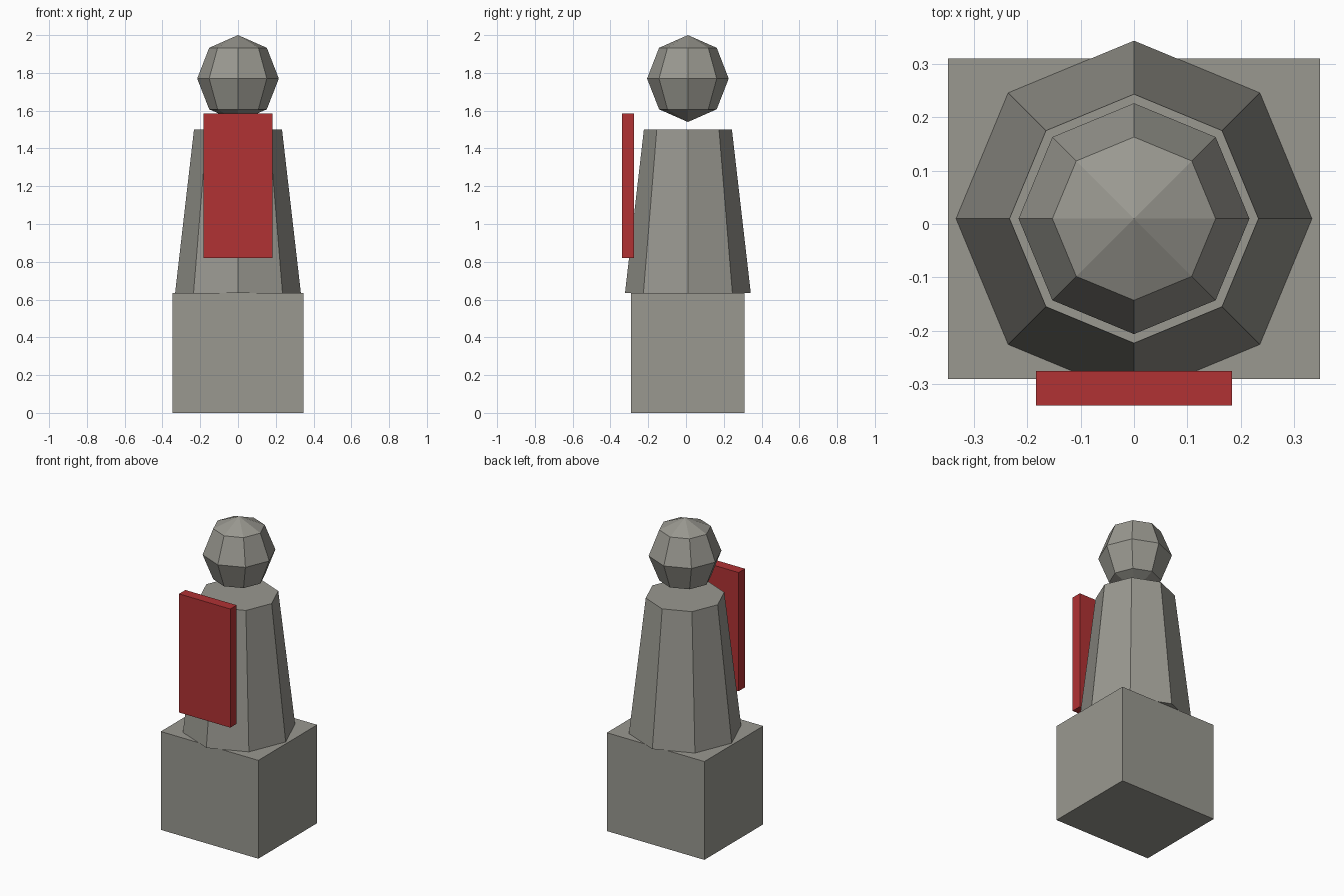
import bpy
from math import radians

default = bpy.data.objects.get("Cube")
if default:
    bpy.data.objects.remove(default, do_unlink=True)

CENTRE_Y = 0.01


def make_material(name, colour):
    mat = bpy.data.materials.new(name)
    mat.use_nodes = True
    mat.diffuse_color = colour
    mat.node_tree.nodes["Principled BSDF"].inputs["Base Color"].default_value = colour
    return mat


stone = make_material("grey stone", (0.32, 0.315, 0.28, 1))
red = make_material("red cloth", (0.44, 0.032, 0.034, 1))


def finish(name, mat, scale=(1, 1, 1)):
    obj = bpy.context.object
    obj.name = obj.data.name = name
    obj.scale = scale
    bpy.ops.object.transform_apply(location=False, rotation=True, scale=True)
    obj.data.materials.clear()
    obj.data.materials.append(mat)
    return obj


def box(name, mat, location, size):
    bpy.ops.mesh.primitive_cube_add(size=1, location=location)
    return finish(name, mat, size)


# Square pedestal
BASE_TOP = 0.634
box("pedestal", stone, (0, CENTRE_Y, BASE_TOP / 2), (0.696, 0.6, BASE_TOP))

# Tapered eight-sided body standing on the pedestal
BODY_TOP = 1.5
bpy.ops.mesh.primitive_cone_add(
    vertices=8, radius1=0.333, radius2=0.233, depth=BODY_TOP - BASE_TOP,
    location=(0, CENTRE_Y, (BASE_TOP + BODY_TOP) / 2))
finish("body", stone)

# Faceted head floating just above the body
bpy.ops.mesh.primitive_uv_sphere_add(
    segments=8, ring_count=4, radius=1, location=(0, CENTRE_Y, 1.77))
finish("head", stone, (0.216, 0.216, 0.23))

# Red bib hanging in front of the chest
box("bib", red, (0, -0.3075, 1.2025), (0.366, 0.065, 0.765))
